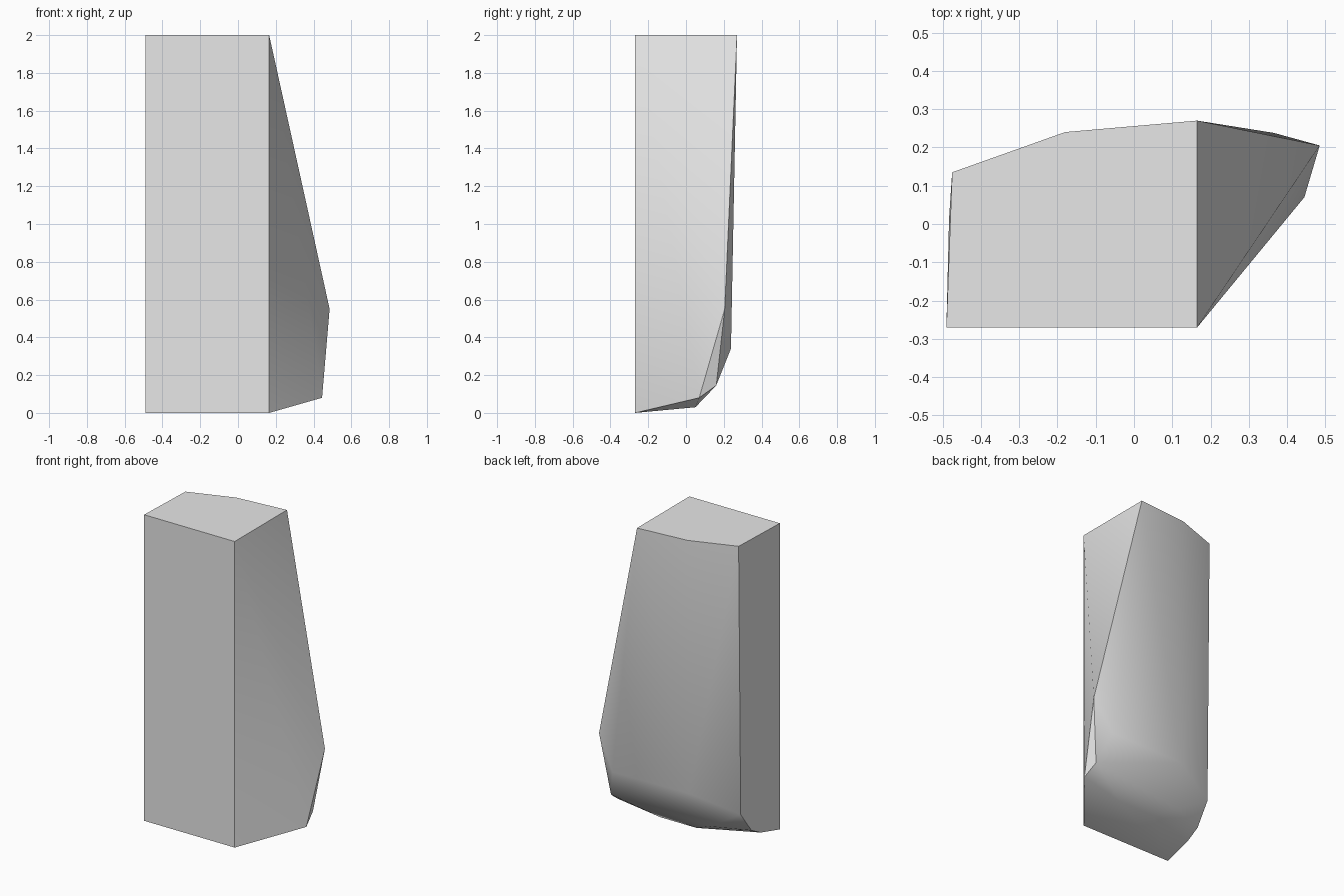
import bpy, bmesh, math

cube = bpy.data.objects.get("Cube")
if cube:
    bpy.data.objects.remove(cube, do_unlink=True)

# One plain grey stone colour
grey = bpy.data.materials.new("plain grey")
grey.use_nodes = True
colour = (0.8, 0.8, 0.8, 1)
grey.diffuse_color = colour
grey.node_tree.nodes["Principled BSDF"].inputs["Base Color"].default_value = colour

# Flat front and top outlines
front = [(x, -0.27, z) for x in (-0.49, 0.165) for z in (0, 2)]
top_back = [(x, y, 2) for x, y in ((-0.475, 0.135), (-0.18, 0.24), (0.165, 0.27))]
# Rounded lower edge of the left-hand end
end_curve = [(-0.485, -0.08, 0.05), (-0.483, 0.015, 0.1), (-0.476, 0.115, 0.24)]
# Bulging foot of the back, from the underside upwards
foot = [(-0.11, 0.05, 0.03), (0.15, 0.05, 0.03), (-0.25, 0.11, 0.1),
        (-0.18, 0.225, 0.34), (0.365, 0.238, 0.34)]
# Flared side point and its lower corner
flare = [(0.485, 0.205, 0.55), (0.43, 0.16, 0.145), (0.445, 0.07, 0.08)]

# Wrap the outlines into one solid
bm = bmesh.new()
for p in front + top_back + end_curve + foot + flare:
    bm.verts.new(p)
hull = bmesh.ops.convex_hull(bm, input=bm.verts[:])
spare = {g for g in hull["geom_interior"] + hull["geom_unused"]
         if isinstance(g, bmesh.types.BMVert)}
bmesh.ops.delete(bm, geom=list(spare), context="VERTS")
bmesh.ops.dissolve_limit(bm, angle_limit=math.radians(1),
                         verts=bm.verts[:], edges=bm.edges[:])
bmesh.ops.recalc_face_normals(bm, faces=bm.faces[:])

mesh = bpy.data.meshes.new("stone_block")
bm.to_mesh(mesh)
bm.free()
mesh.materials.append(grey)
block = bpy.data.objects.new("stone_block", mesh)
bpy.context.collection.objects.link(block)

# Soft shading on the rounded back, crisp outer corners
bpy.ops.object.select_all(action="DESELECT")
block.select_set(True)
bpy.context.view_layer.objects.active = block
bpy.ops.object.shade_smooth_by_angle(angle=math.radians(35))
